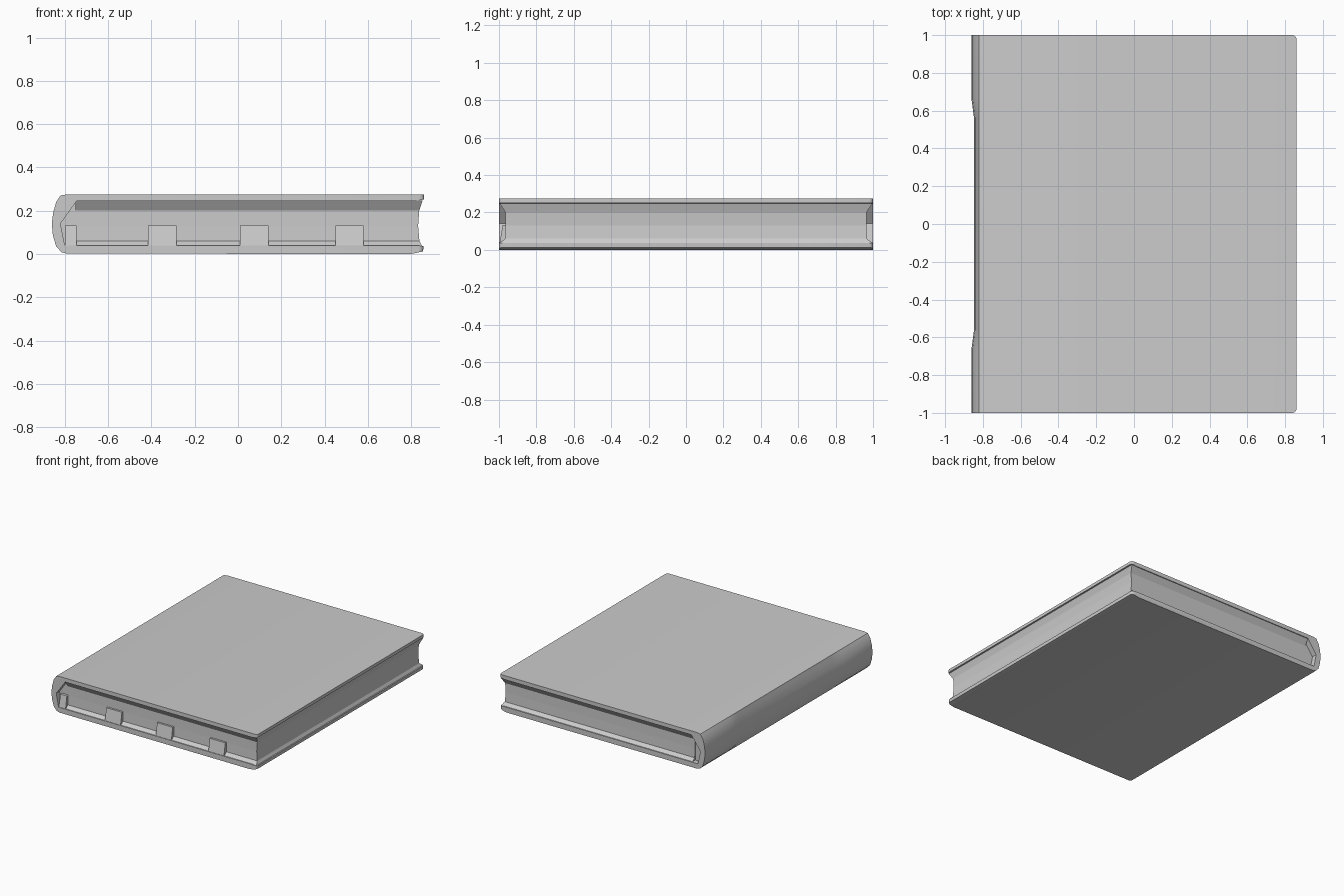
import bpy, bmesh

if "Cube" in bpy.data.objects:
    bpy.data.objects.remove(bpy.data.objects["Cube"])


def finish(name, bm, smooth=False):
    bmesh.ops.recalc_face_normals(bm, faces=bm.faces)
    mesh = bpy.data.meshes.new(name)
    bm.to_mesh(mesh)
    bm.free()
    obj = bpy.data.objects.new(name, mesh)
    bpy.context.collection.objects.link(obj)
    if smooth:
        bpy.ops.object.select_all(action='DESELECT')
        obj.select_set(True)
        bpy.context.view_layer.objects.active = obj
        bpy.ops.object.shade_smooth_by_angle(angle=0.6)
    return obj


def loft(rings):
    """Closed solid through a list of equal-length point rings."""
    bm = bmesh.new()
    vs = [[bm.verts.new(p) for p in ring] for ring in rings]
    n = len(rings[0])
    for a, b in zip(vs, vs[1:]):
        for i in range(n):
            j = (i + 1) % n
            bm.faces.new((a[i], a[j], b[j], b[i]))
    bm.faces.new(vs[0])
    bm.faces.new(vs[-1])
    return bm


# Cover: C-shaped section (x, z) with a rounded spine, run along y
outer = [(0.86, 0.252), (0.86, 0.275), (-0.79, 0.275), (-0.82, 0.27),
         (-0.84, 0.24), (-0.854, 0.19), (-0.86, 0.14), (-0.855, 0.085),
         (-0.84, 0.035), (-0.815, 0.008), (-0.79, 0.002), (0.80, 0.0),
         (0.855, 0.012), (0.857, 0.036)]
inner = [(0.82, 0.04), (-0.80, 0.04), (-0.82, 0.14), (-0.745, 0.245),
         (0.82, 0.245)]
rings = []
for y, worn in ((-1, 0), (-0.66, 0), (-0.56, 0.013), (0.56, 0.013), (0.66, 0), (1, 0)):
    ring = [(x + (worn if x < -0.83 else 0), y, z) for x, z in outer + inner]
    rings.append(ring)
bm = loft(rings)
# rounded board corners on the fore edge
corners = [e for e in bm.edges
           if all(v.co.x > 0.85 and abs(v.co.y) > 0.99 for v in e.verts)]
bmesh.ops.bevel(bm, geom=corners, offset=0.02, segments=3, profile=0.5,
                affect='EDGES')
finish("cover", bm, smooth=True)

# Page block: hollow fore edge, flaring out to meet both boards
sections = [(0.038, 0.85, 0.995), (0.06, 0.838, 0.967), (0.13, 0.832, 0.965),
            (0.20, 0.837, 0.965), (0.247, 0.853, 0.995)]
finish("page_block", loft([
    [(-0.75, -y, z), (x, -y, z), (x, y, z), (-0.75, y, z)]
    for z, x, y in sections]))

# Page backing inside the spine
finish("spine_lining", loft([
    [(x, y, z) for x, z in ((-0.74, 0.04), (-0.81, 0.04), (-0.83, 0.14),
                            (-0.74, 0.25))]
    for y in (-0.96, 0.96)]))

# Index tabs along the front edge, leaning back against the pages
for i, (x0, x1) in enumerate(((-0.80, -0.745), (-0.415, -0.285),
                              (0.01, 0.14), (0.45, 0.58))):
    section = [(-0.997, 0.035), (-0.98, 0.132), (-0.955, 0.132), (-0.955, 0.035)]
    finish(f"page_tab_{i + 1}", loft([[(x, y, z) for y, z in section]
                                      for x in (x0, x1)]))
